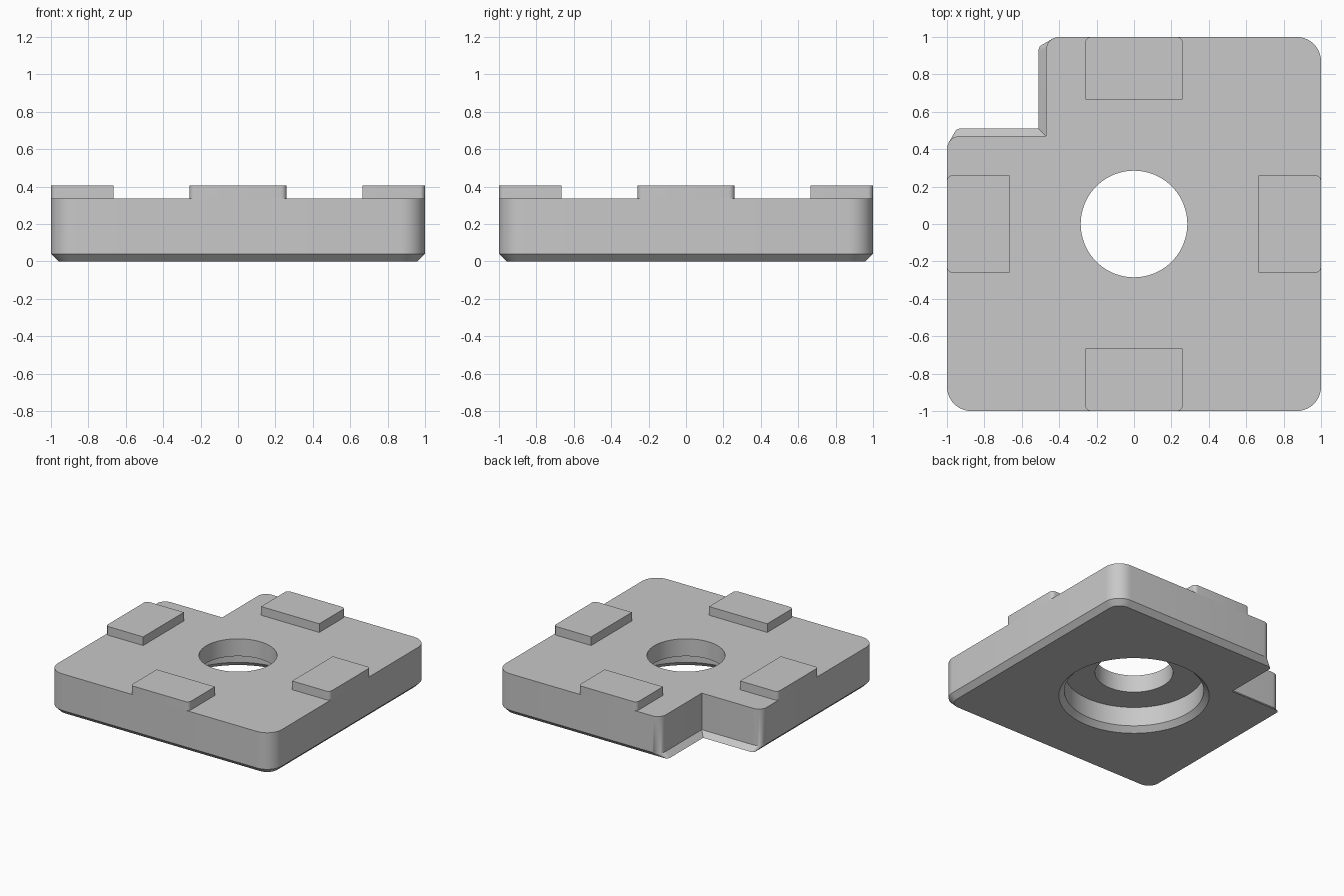
import bpy
import bmesh
from math import cos, sin, pi
from mathutils import Vector

cube = bpy.data.objects.get("Cube")
if cube:
    bpy.data.objects.remove(cube, do_unlink=True)

CHAMFER = 0.04
TOP = 0.335
TAB_TOP = 0.405

grey = bpy.data.materials.new("light_grey")
grey.use_nodes = True
grey.diffuse_color = (0.58, 0.58, 0.58, 1)
grey.node_tree.nodes["Principled BSDF"].inputs["Base Color"].default_value = grey.diffuse_color


def rounded(corners, steps=10):
    """Counter-clockwise outline; each right-angled corner is (x, y, radius)."""
    pts = []
    for i, (x, y, r) in enumerate(corners):
        here = Vector((x, y))
        if r == 0:
            pts.append(here)
            continue
        before = (Vector(corners[i - 1][:2]) - here).normalized()
        after = (Vector(corners[(i + 1) % len(corners)][:2]) - here).normalized()
        centre = here + (before + after) * r
        for k in range(steps + 1):
            a = pi / 2 * k / steps
            pts.append(centre - after * r * cos(a) - before * r * sin(a))
    return pts


def circle(r, n=96):
    return [Vector((r * cos(2 * pi * i / n), r * sin(2 * pi * i / n))) for i in range(n)]


def ring(bm, pts, z):
    return [bm.verts.new((p.x, p.y, z)) for p in pts]


def bridge(bm, a, b):
    for i in range(len(a)):
        j = (i + 1) % len(a)
        bm.faces.new((a[i], a[j], b[j], b[i]))


def stack(bm, levels):
    """Join successive (outline, height) levels with walls."""
    rings = [ring(bm, pts, z) for pts, z in levels]
    for a, b in zip(rings, rings[1:]):
        bridge(bm, a, b)
    return rings


def fill_between(bm, outer, inner):
    edges = [bm.edges.get((loop[i - 1], loop[i]))
             for loop in (outer, inner) for i in range(len(loop))]
    bmesh.ops.triangle_fill(bm, edges=edges, use_beauty=True)


def finish(bm, name):
    bmesh.ops.recalc_face_normals(bm, faces=bm.faces)
    mesh = bpy.data.meshes.new(name)
    bm.to_mesh(mesh)
    bm.free()
    mesh.materials.append(grey)
    obj = bpy.data.objects.new(name, mesh)
    bpy.context.collection.objects.link(obj)
    bpy.ops.object.select_all(action='DESELECT')
    obj.select_set(True)
    bpy.context.view_layer.objects.active = obj
    bpy.ops.object.shade_smooth_by_angle()
    return obj


def plate_outline(inset):
    e, n = 1 - inset, 0.47 + inset      # outer edge and notch edge
    big, small = 0.13 - inset, 0.07 - inset
    return rounded([(-e, -e, big), (e, -e, big), (e, e, big),
                    (-n, e, small), (-n, n, 0), (-e, n, small)])


# Notched plate with a chamfered base and a stepped hole
bm = bmesh.new()
outside = stack(bm, [(plate_outline(CHAMFER), 0), (plate_outline(0), CHAMFER),
                     (plate_outline(0), TOP)])
hole = stack(bm, [(circle(0.55), 0), (circle(0.51), CHAMFER), (circle(0.51), 0.195),
                  (circle(0.285), 0.195), (circle(0.285), TOP)])
fill_between(bm, outside[0], hole[0])
fill_between(bm, outside[-1], hole[-1])
finish(bm, "base_plate")

# Four raised tabs, flush with the sides and rounded at the outer corners
for i, side in enumerate(("front", "left", "back", "right")):
    bm = bmesh.new()
    outline = rounded([(-0.26, -1, 0.03), (0.26, -1, 0.03),
                       (0.26, -0.665, 0), (-0.26, -0.665, 0)], 6)
    low, high = stack(bm, [(outline, TOP), (outline, TAB_TOP)])
    bm.faces.new(low)
    bm.faces.new(high)
    tab = finish(bm, side + "_tab")
    tab.rotation_euler.z = i * pi / 2
